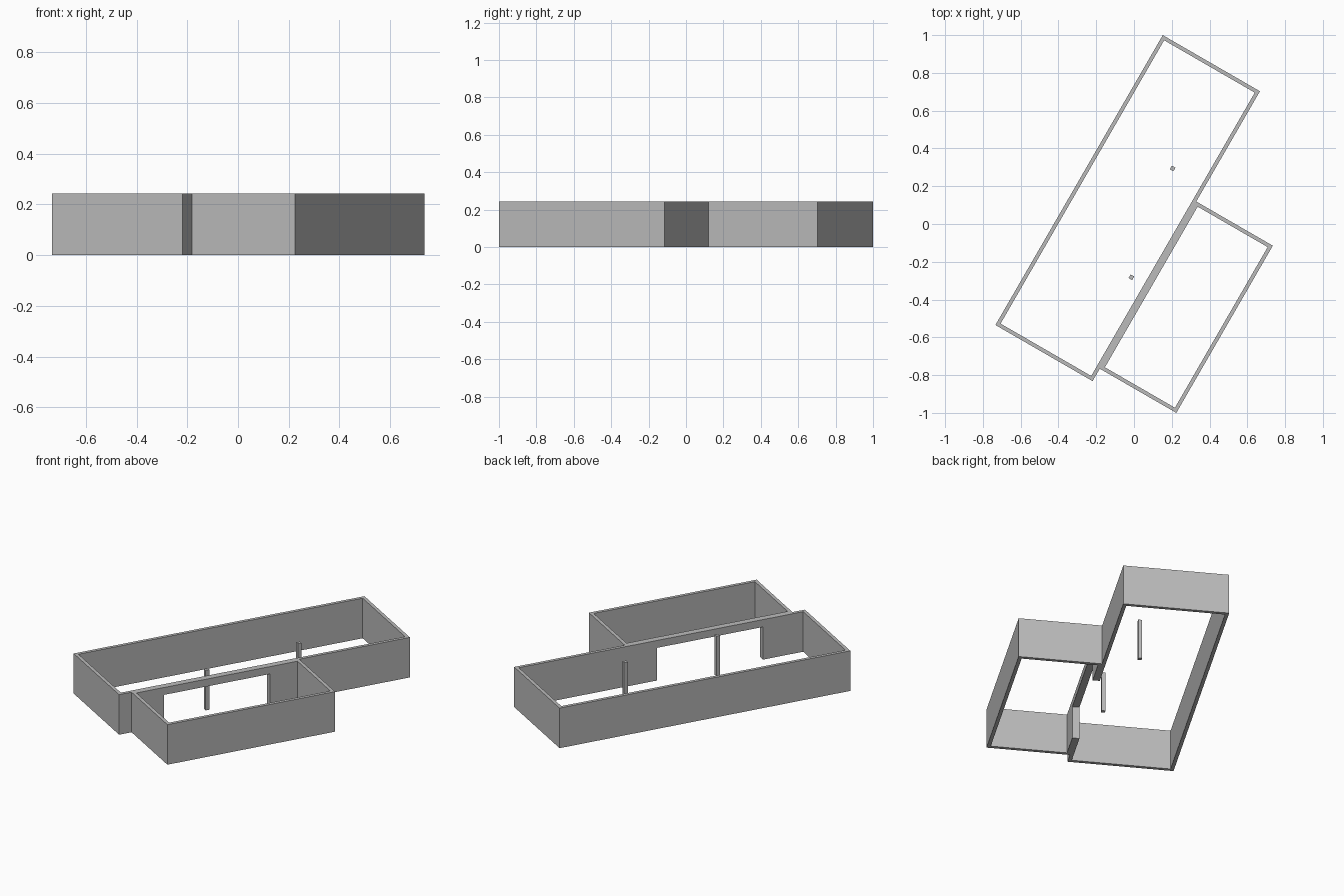
import bpy, bmesh, math
from mathutils import Matrix

cube = bpy.data.objects.get("Cube")
if cube:
    bpy.data.objects.remove(cube, do_unlink=True)

HEIGHT = 0.244
DOOR_HEIGHT = 0.199
WALL = 0.02
TURN = Matrix.Rotation(math.radians(60), 4, 'Z')   # whole building is turned on its plot

# Room extents on the building's own axes: u0, u1 along its length, v0, v1 across
HALL = (-0.83, 0.942, -0.368, 0.226)
ANNEX = (-0.754, 0.268, 0.226, 0.694)
DOORWAY = (-0.566, 0.08, 0.19, 0.262)

grey = bpy.data.materials.new("plain grey")
grey.use_nodes = True
grey.diffuse_color = (0.5, 0.5, 0.5, 1)
grey.node_tree.nodes["Principled BSDF"].inputs["Base Color"].default_value = (0.5, 0.5, 0.5, 1)


def prism(name, plan, z0, z1):
    """Extrude a floor plan outline upwards."""
    bm = bmesh.new()
    base = bm.faces.new([bm.verts.new((u, -v, z0)) for u, v in plan])
    top = bmesh.ops.extrude_face_region(bm, geom=[base])["geom"]
    bmesh.ops.translate(bm, vec=(0, 0, z1 - z0),
                        verts=[g for g in top if isinstance(g, bmesh.types.BMVert)])
    bmesh.ops.recalc_face_normals(bm, faces=bm.faces)
    bm.transform(TURN)
    mesh = bpy.data.meshes.new(name)
    bm.to_mesh(mesh)
    bm.free()
    mesh.materials.append(grey)
    obj = bpy.data.objects.new(name, mesh)
    bpy.context.collection.objects.link(obj)
    return obj


def rect(u0, u1, v0, v1, inset=0.0):
    u0, u1, v0, v1 = u0 + inset, u1 - inset, v0 + inset, v1 - inset
    return [(u0, v0), (u1, v0), (u1, v1), (u0, v1)]


def carve(target, cutter):
    """Subtract a cutter and bake the result."""
    cutter.hide_render = True
    mod = target.modifiers.new("carve", 'BOOLEAN')
    mod.operation = 'DIFFERENCE'
    mod.solver = 'EXACT'
    mod.object = cutter
    graph = bpy.context.evaluated_depsgraph_get()
    baked = bpy.data.meshes.new_from_object(target.evaluated_get(graph))
    target.modifiers.clear()
    target.data = baked
    bpy.data.objects.remove(cutter, do_unlink=True)


# Walls: the joined outline of both rooms, hollowed out
h0, h1, hv0, hv1 = HALL
a0, a1, av0, av1 = ANNEX
outline = [(h0, hv0), (h1, hv0), (h1, hv1), (a1, hv1),
           (a1, av1), (a0, av1), (a0, hv1), (h0, hv1)]
walls = prism("walls", outline, 0, HEIGHT)
for name, room in (("hall_space", HALL), ("annex_space", ANNEX)):
    carve(walls, prism(name, rect(*room, WALL), -0.1, HEIGHT + 0.1))

# Wide doorway through the shared wall
carve(walls, prism("doorway_space", rect(*DOORWAY), -0.1, DOOR_HEIGHT))

# Free-standing square posts in the hall
POST = 0.011
for name, u, v in (("back_post", 0.357, 0.03), ("front_post", -0.251, 0.129)):
    prism(name, rect(u - POST, u + POST, v - POST, v + POST), 0, HEIGHT)
